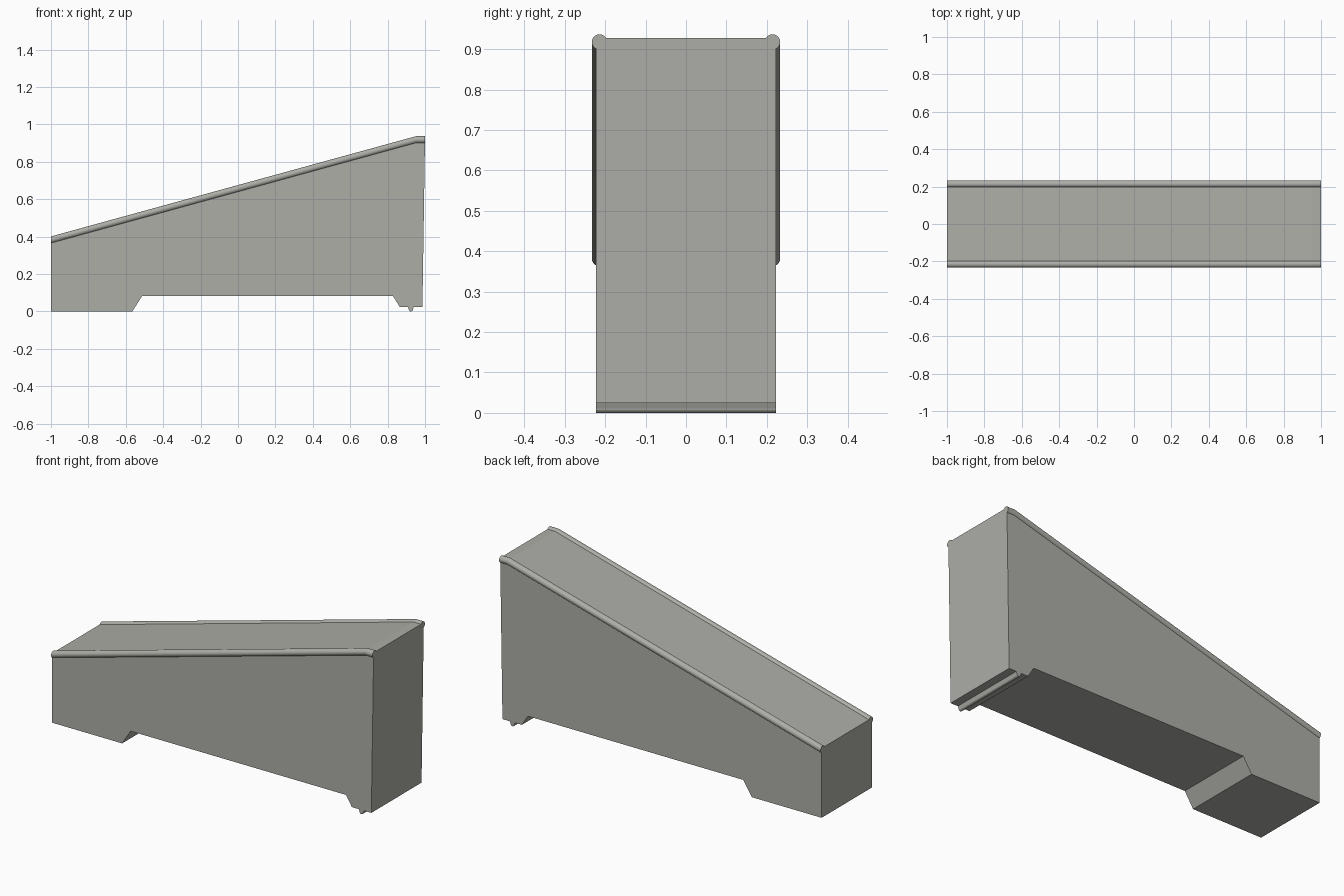
import bpy, bmesh, math

cube = bpy.data.objects.get("Cube")
if cube:
    bpy.data.objects.remove(cube, do_unlink=True)

grey = bpy.data.materials.new("warm_grey")
grey.use_nodes = True
colour = (0.42, 0.42, 0.39, 1)
grey.diffuse_color = colour
grey.node_tree.nodes["Principled BSDF"].inputs["Base Color"].default_value = colour


def loft(name, rings):
    """Join matching rings of points into one closed solid."""
    bm = bmesh.new()
    loops = [[bm.verts.new(p) for p in ring] for ring in rings]
    for a, b in zip(loops, loops[1:]):
        for i in range(len(a)):
            j = (i + 1) % len(a)
            bm.faces.new((a[i], a[j], b[j], b[i]))
    bm.faces.new(loops[0])
    bm.faces.new(loops[-1])
    bmesh.ops.recalc_face_normals(bm, faces=bm.faces)
    mesh = bpy.data.meshes.new(name)
    bm.to_mesh(mesh)
    bm.free()
    mesh.materials.append(grey)
    obj = bpy.data.objects.new(name, mesh)
    bpy.context.collection.objects.link(obj)
    return obj


# Wedge body: side profile with raised underside and a small locating ridge
half_width = 0.223
ridge = [(0.924 - 0.011 * math.cos(a), 0.011 - 0.011 * math.sin(a))
         for a in [math.pi * i / 8 for i in range(9)]]
profile = [(-1, 0), (-0.565, 0), (-0.512, 0.083), (0.828, 0.083),
           (0.865, 0.024), (0.908, 0.024), *ridge, (0.94, 0.024),
           (0.986, 0.024), (1, 0.928), (0.952, 0.928), (-1, 0.391)]
loft("wedge_body", [[(x, y, z) for x, z in profile]
                    for y in (-half_width, half_width)])

# Rounded rails along both upper edges, level at the high end
radius = 0.019
path = [(-1, 0.382), (0.952, 0.918), (1, 0.918)]
for side, y in (("right", -0.214), ("left", 0.214)):
    rings = []
    for x, z in path:
        angles = [math.tau * i / 32 for i in range(32)]
        rings.append([(x, y + radius * math.cos(a), z + radius * math.sin(a))
                      for a in angles])
    rail = loft(side + "_rail", rings)
    bpy.ops.object.select_all(action="DESELECT")
    rail.select_set(True)
    bpy.context.view_layer.objects.active = rail
    bpy.ops.object.shade_smooth_by_angle(angle=math.radians(14))
